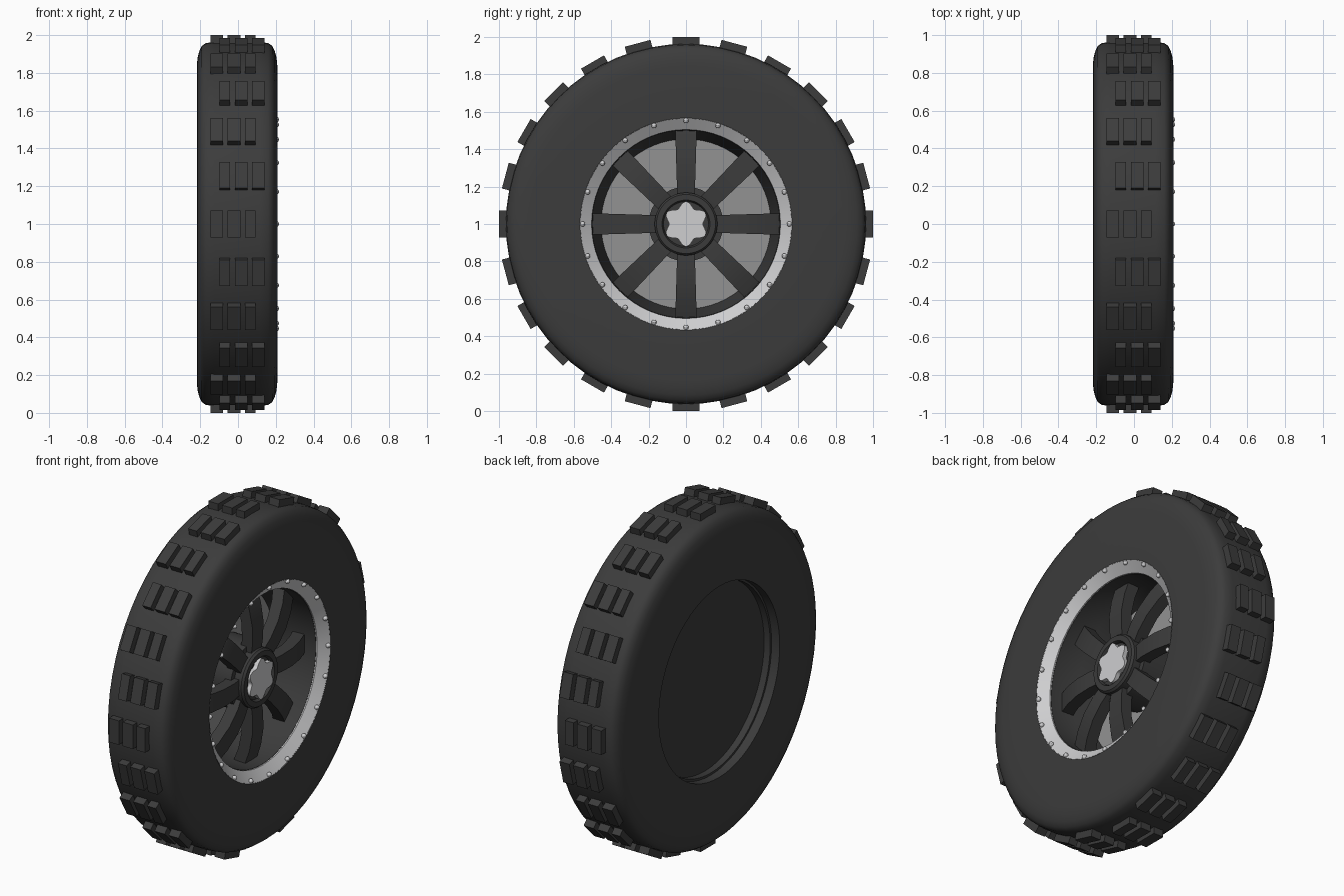
import bpy, bmesh
from math import pi, sin, cos, radians
from mathutils import Matrix, Vector

cube = bpy.data.objects.get("Cube")
if cube:
    bpy.data.objects.remove(cube)


def material(name, rgb, metallic=0.0):
    m = bpy.data.materials.new(name)
    m.use_nodes = True
    m.diffuse_color = (*rgb, 1)
    m.node_tree.nodes["Principled BSDF"].inputs["Base Color"].default_value = (*rgb, 1)
    return m


RUBBER = material("dark rubber", (0.045, 0.045, 0.045))
DARK = material("dark rim metal", (0.043, 0.043, 0.043))
SILVER = material("silver", (0.62, 0.62, 0.63))
GREY = material("grey disc", (0.29, 0.29, 0.29))
CENTRE = Vector((0, 0, 1))


def finish(name, bm, mat, smooth=True):
    bmesh.ops.recalc_face_normals(bm, faces=bm.faces)
    mesh = bpy.data.meshes.new(name)
    bm.to_mesh(mesh)
    bm.free()
    mesh.materials.append(mat)
    if smooth:
        mesh.shade_smooth()
        mesh.set_sharp_from_angle(angle=radians(32))
    ob = bpy.data.objects.new(name, mesh)
    ob.location = CENTRE
    bpy.context.collection.objects.link(ob)
    return ob


def lathe(name, profile, mat, segs=64):
    """Spin a closed (x, radius) loop round the x axis."""
    bm = bmesh.new()
    verts = [bm.verts.new((x, 0, r)) for x, r in profile]
    edges = [bm.edges.new((v, verts[i - 1])) for i, v in enumerate(verts)]
    bmesh.ops.spin(bm, geom=verts + edges, axis=(1, 0, 0), cent=(0, 0, 0),
                   angle=2 * pi, steps=segs, use_merge=True)
    bmesh.ops.remove_doubles(bm, verts=bm.verts, dist=0.0001)
    return finish(name, bm, mat)


def plate(name, outline, x0, x1, mat, smooth=True):
    """Extrude a (y, z) outline along x."""
    bm = bmesh.new()
    face = bm.faces.new([bm.verts.new((x0, y, z)) for y, z in outline])
    top = bmesh.ops.extrude_face_region(bm, geom=[face])["geom"]
    bmesh.ops.translate(bm, vec=(x1 - x0, 0, 0),
                        verts=[v for v in top if isinstance(v, bmesh.types.BMVert)])
    return finish(name, bm, mat, smooth)


def circle(r, n):
    return [(r * cos(2 * pi * i / n), r * sin(2 * pi * i / n)) for i in range(n)]


# Tyre: half section mirrored about its middle
half = [(0.213, 0.565), (0.213, 0.84), (0.209, 0.88), (0.2, 0.915),
        (0.187, 0.942), (0.165, 0.958), (0.12, 0.963)]
mid = -0.005
lathe("tyre", [(mid + x, r) for x, r in half] + [(mid - x, r) for x, r in reversed(half)], RUBBER)

# Tread blocks: rows of three, alternately shifted to either side
spans = [(-0.145, -0.08), (-0.055, 0.012), (0.037, 0.092)]
bm = bmesh.new()
for i in range(24):
    turn = Matrix.Rotation(2 * pi * i / 24, 4, 'X')
    for a, b in spans:
        if i % 2:
            a, b = mid - b, mid - a
        size = Matrix.Diagonal((b - a, 0.142, 0.06, 1))
        bmesh.ops.create_cube(bm, size=1, matrix=turn @ Matrix.Translation(((a + b) / 2, 0, 0.97)) @ size)
finish("tread_blocks", bm, RUBBER, False)

# Silver dished lip and its bolts
lathe("rim_lip", [(0.209, 0.567), (0.165, 0.505), (0.155, 0.505), (0.155, 0.567)], SILVER)
bm = bmesh.new()
for i in range(20):
    a = 2 * pi * i / 20
    bmesh.ops.create_uvsphere(bm, u_segments=10, v_segments=6, radius=0.014,
                              matrix=Matrix.Translation((0.204, 0.553 * sin(a), 0.553 * cos(a))))
finish("rim_bolts", bm, SILVER)

# Rim barrel, back lip and closing discs
lathe("rim_barrel", [(0.158, 0.503), (0.0, 0.495), (-0.09, 0.452), (-0.12, 0.452),
                     (-0.12, 0.566), (0.158, 0.566)], DARK)
lathe("back_lip", [(-0.165, 0.566), (-0.165, 0.552), (-0.118, 0.552), (-0.118, 0.566)], DARK)
plate("back_plate", circle(0.56, 64), -0.125, -0.1, DARK)
plate("inner_disc", circle(0.456, 64), -0.1, -0.085, GREY)

# Eight arched spokes: (radius, front x, back x, half width)
section = [(0.12, 0.115, 0.03, 0.046), (0.22, 0.13, 0.06, 0.049), (0.32, 0.13, 0.06, 0.052),
           (0.42, 0.112, 0.04, 0.055), (0.5, 0.085, 0.01, 0.057)]
bm = bmesh.new()
for i in range(8):
    turn = Matrix.Rotation(2 * pi * i / 8, 4, 'X')
    rings = [[bm.verts.new(turn @ Vector(p)) for p in
              ((f, -w, r), (f, w, r), (b, w, r), (b, -w, r))] for r, f, b, w in section]
    for lo, hi in zip(rings, rings[1:]):
        for k in range(4):
            bm.faces.new((lo[k], lo[k - 1], hi[k - 1], hi[k]))
    bm.faces.new(rings[0])
    bm.faces.new(rings[-1])
finish("spokes", bm, DARK)

# Hub: base, stepped ring and lobed cap
plate("hub_base", circle(0.2, 32), -0.09, 0.09, DARK)
lathe("hub_ring", [(0.08, 0.168), (0.138, 0.168), (0.15, 0.158), (0.15, 0.128),
                   (0.135, 0.12), (0.08, 0.12)], DARK, 48)
plate("hub_core", circle(0.125, 32), 0.08, 0.13, DARK)
lobes = []
for i in range(72):
    a = 2 * pi * i / 72
    r = 0.105 + 0.015 * cos(6 * a)
    lobes.append((r * sin(a), r * cos(a)))
plate("hub_cap", lobes, 0.12, 0.155, SILVER)
